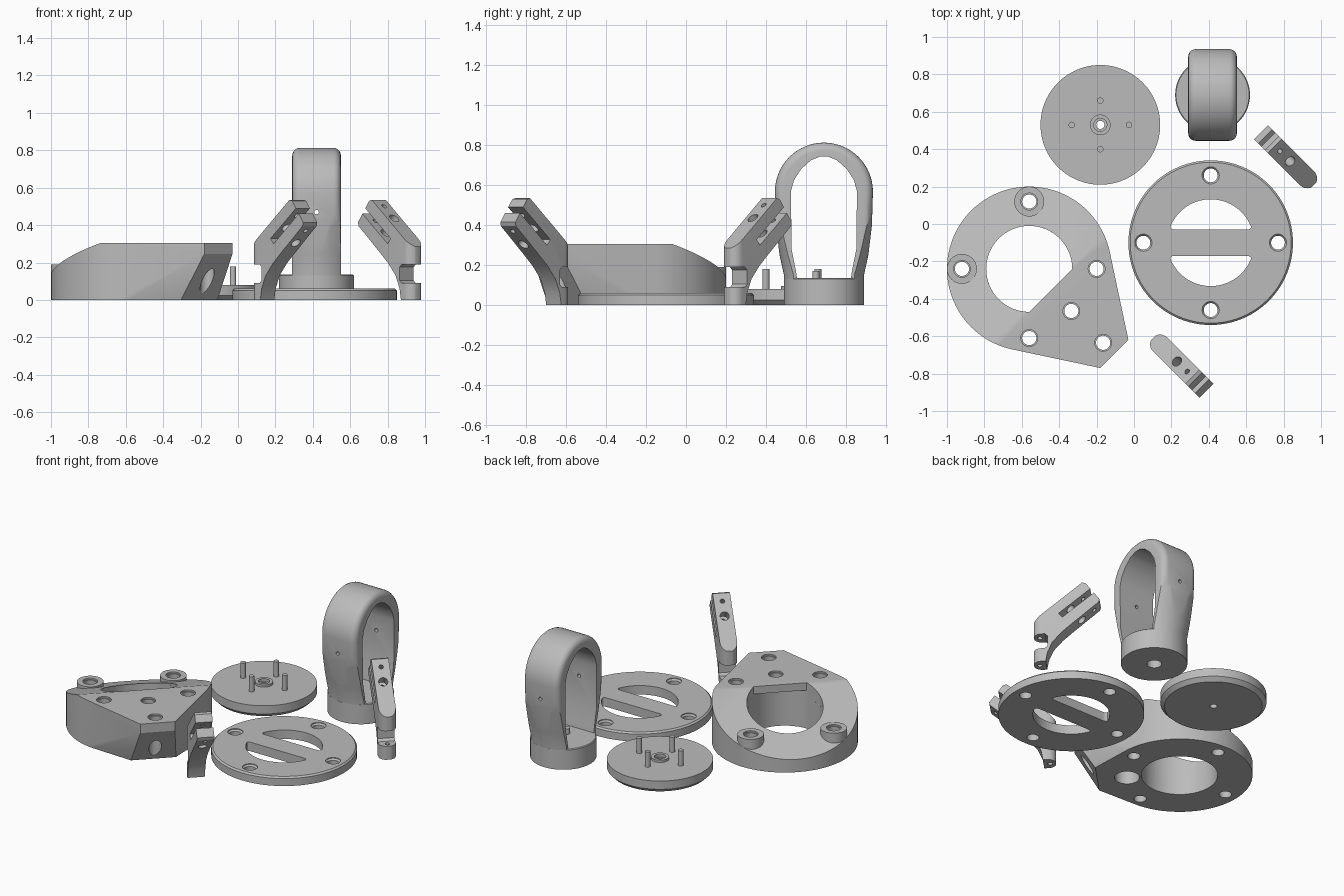
import bpy, bmesh, math
from mathutils import Matrix, Vector

if "Cube" in bpy.data.objects:
    bpy.data.objects.remove(bpy.data.objects["Cube"])

grey = bpy.data.materials.new("plain grey")
grey.diffuse_color = (0.5, 0.5, 0.5, 1)
grey.use_nodes = True
grey.node_tree.nodes["Principled BSDF"].inputs["Base Color"].default_value = grey.diffuse_color
R2 = math.sqrt(0.5)


def finish(name, bm, mat=None):
    bmesh.ops.recalc_face_normals(bm, faces=bm.faces)
    if mat:
        bm.transform(mat)
    me = bpy.data.meshes.new(name)
    bm.to_mesh(me)
    bm.free()
    me.materials.append(grey)
    ob = bpy.data.objects.new(name, me)
    bpy.context.collection.objects.link(ob)
    return ob


def at(x, y, z=0):
    return Matrix.Translation((x, y, z))


def arc(cx, cy, r, a0, a1, n):
    return [(cx + r * math.cos(math.radians(a0 + (a1 - a0) * i / n)),
             cy + r * math.sin(math.radians(a0 + (a1 - a0) * i / n))) for i in range(n + 1)]


def lathe(name, pts, mat, n=48):
    """Solid of revolution from (radius, z) points."""
    bm = bmesh.new()
    rings = [[bm.verts.new((r * math.cos(2 * math.pi * i / n), r * math.sin(2 * math.pi * i / n), z))
              for i in range(n)] for r, z in pts]
    for a, b in zip(rings, rings[1:]):
        for i in range(n):
            bm.faces.new((a[i], a[(i + 1) % n], b[(i + 1) % n], b[i]))
    bm.faces.new(rings[0])
    bm.faces.new(rings[-1])
    return finish(name, bm, mat)


def cyl(x, y, r, z0, z1, name="cutter", n=32):
    return lathe(name, [(r, z0), (r, z1)], at(x, y), n)


def prism(name, pts, z0, z1, mat=None):
    bm = bmesh.new()
    a = [bm.verts.new((x, y, z0)) for x, y in pts]
    b = [bm.verts.new((x, y, z1)) for x, y in pts]
    for i in range(len(pts)):
        j = (i + 1) % len(pts)
        bm.faces.new((a[i], a[j], b[j], b[i]))
    bm.faces.new(a)
    bm.faces.new(b)
    return finish(name, bm, mat)


def upright(x, y, ux, uy):
    """Frame whose local x runs along (ux, uy) and local y points up."""
    return Matrix(((ux, 0, uy, x), (uy, 0, -ux, y), (0, 1, 0, 0), (0, 0, 0, 1)))


def apply(ob, mod):
    bpy.ops.object.select_all(action='DESELECT')
    bpy.context.view_layer.objects.active = ob
    ob.select_set(True)
    bpy.ops.object.modifier_apply(modifier=mod.name)


def boolean(ob, others, op='DIFFERENCE'):
    for o in others:
        m = ob.modifiers.new("cut", 'BOOLEAN')
        m.operation, m.solver, m.object = op, 'EXACT', o
        apply(ob, m)
        bpy.data.objects.remove(o)


def bevel(ob, width, seg, angle=40):
    m = ob.modifiers.new("round", 'BEVEL')
    m.width, m.segments, m.angle_limit = width, seg, math.radians(angle)
    apply(ob, m)


# --- angled base: round drum flaring into a pointed nose
bx, by, H = -0.56, -0.24, 0.305
nose = [(-0.18, -0.77), (-0.03, -0.62)]
foot = [(-0.305, -0.69), (-0.11, -0.495)]
bm = bmesh.new()
ring = arc(bx, by, 0.44, 0, 360, 96)[:-1]
for outline, z in ((ring, 0), (ring, H), (foot, 0), (nose, 0.245), (nose, H)):
    for x, y in outline:
        bm.verts.new((x, y, z))
hull = bmesh.ops.convex_hull(bm, input=bm.verts)
bmesh.ops.delete(bm, geom=list({v for v in hull["geom_interior"] if isinstance(v, bmesh.types.BMVert)}),
                 context='VERTS')
bmesh.ops.dissolve_limit(bm, angle_limit=0.002, verts=bm.verts, edges=bm.edges)
body = finish("angled_base", bm)
diag = upright(bx, by, R2, -R2)
boolean(body, [prism("cutter", [(0.163, H), (-0.8, H - 0.963 * 0.364), (-0.8, 0.7), (0.163, 0.7)],
                     -0.9, 0.9, diag)])
# raised screw bosses on the slope
bosses = [(bx, by + 0.36), (bx - 0.36, by)]
boolean(body, [cyl(x, y, 0.08, 0.02, 0.19) for x, y in bosses], 'UNION')
# bore, roofed over on the nose side, and screw holes
half = math.degrees(math.acos(0.163 / 0.23))
bore_top = prism("cutter", arc(0, 0, 0.23, half - 45, 360 - half - 45, 56), 0.2, 0.6, at(bx, by))
boolean(body, [cyl(bx, by, 0.23, -0.1, 0.255, n=64), bore_top])
holes = bosses + [(bx + 0.36, by), (bx, by - 0.37), (-0.335, -0.465), (-0.165, -0.635)]
boolean(body, [cyl(x, y, 0.038, -0.1, 0.6) for x, y in holes])
boolean(body, [cyl(x, y, 0.045, 0.18 if (x, y) in bosses else 0.295, 0.6) for x, y in holes])
boolean(body, [cyl(-0.335, -0.465, 0.075, -0.1, 0.22)])

# --- slotted cover plate
px, py = 0.41, -0.1
plate = lathe("cover_plate", [(0.44, 0), (0.44, 0.05), (0.43, 0.06)], at(px, py), 96)
for turn in (0, math.pi):
    slot = prism("cutter", arc(0, 0, 0.232, 17.5, 162.5, 32), -0.1, 0.2,
                 at(px, py) @ Matrix.Rotation(turn, 4, 'Z'))
    bm = bmesh.new()
    bm.from_mesh(slot.data)
    corners = [e for e in bm.edges if e.is_manifold and e.calc_face_angle() > 0.6
               and abs(e.verts[0].co.z - e.verts[1].co.z) > 0.1]
    bmesh.ops.bevel(bm, geom=corners, offset=0.03, segments=5, profile=0.5, affect='EDGES')
    bm.to_mesh(slot.data)
    bm.free()
    boolean(plate, [slot])
for dx, dy in ((0.36, 0), (-0.36, 0), (0, 0.36), (0, -0.36)):
    boolean(plate, [lathe("cutter", [(0.037, -0.1), (0.037, 0.045), (0.046, 0.055), (0.046, 0.2)],
                          at(px + dx, py + dy), 32)])

# --- pin disc with hub
dx0, dy0 = -0.18, 0.53
disc = lathe("pin_disc", [(0.295, 0), (0.32, 0.025), (0.32, 0.08)], at(dx0, dy0), 96)
boolean(disc, [cyl(dx0, dy0, 0.055, 0.03, 0.095)], 'UNION')
boolean(disc, [cyl(dx0, dy0, 0.022, -0.1, 0.3), cyl(dx0, dy0, 0.035, 0.075, 0.3)])
for dx, dy in ((0.153, 0), (-0.153, 0), (0, 0.13), (0, -0.13)):
    cyl(dx0 + dx, dy0 + dy, 0.017, 0.07, 0.18, "disc_pin", 20)

# --- upright loop on a round foot
lx, ly = 0.42, 0.69
side = upright(lx, ly, 0, 1)
outer = [(-0.2, 0.03), (-0.2, 0.15), (-0.222, 0.25), (-0.24, 0.4)]
outer = outer + arc(0, 0.568, 0.245, 180, 0, 32) + [(-x, z) for x, z in reversed(outer)]
loop = prism("handle_loop", outer, -0.13, 0.13, side)
bevel(loop, 0.04, 5)
boolean(loop, [lathe("cutter", [(0.199, 0), (0.2, 0.15), (0.222, 0.25), (0.25, 0.4), (0.28, 0.55),
                                (0.34, 0.65), (0.34, 1)], at(lx, ly), 64)], 'INTERSECT')
inner = [(-0.13, 0.1), (-0.14, 0.17), (-0.162, 0.28), (-0.165, 0.57), (-0.15, 0.625),
         (-0.115, 0.68), (-0.065, 0.725), (-0.02, 0.743)]
inner = inner + [(-x, z) for x, z in reversed(inner)]
boolean(loop, [prism("cutter", inner, -0.4, 0.4, side),
               lathe("cutter", [(0.012, -0.5), (0.012, 0.5)],
                     at(lx, ly, 0.47) @ Matrix.Rotation(math.pi / 2, 4, 'X'), 16),
               cyl(lx, ly, 0.17, -0.1, 0.08)])
loop_foot = lathe("loop_foot", [(0.2, 0), (0.2, 0.13), (0.195, 0.135)], at(lx, ly), 64)
boolean(loop_foot, [cyl(lx, ly, 0.045, -0.1, 0.1)])
cyl(lx, ly - 0.04, 0.018, 0.12, 0.172, "foot_pin", 20)


# --- forked leg: profile runs along local x, height along local y
def leg(name, x, y, ux, uy):
    f = upright(x, y, ux, uy)
    prof = [(-0.2, 0), (-0.125, 0), (-0.115, 0.06), (-0.085, 0.13), (-0.03, 0.195), (0.03, 0.25),
            (0.195, 0.395), (0.2, 0.415), (0.115, 0.53), (0.095, 0.535), (-0.2, 0.285),
            (-0.2, 0.19), (-0.13, 0.19), (-0.115, 0.175), (-0.115, 0.105), (-0.13, 0.09), (-0.2, 0.09)]
    ob = prism(name, prof, -0.1, 0.1, f)
    # plan outline rounds off the foot end
    plan = arc(-0.15, 0, 0.053, 90, 270, 16) + [(0.3, -0.053), (0.3, 0.053)]
    flat = at(x, y) @ Matrix.Rotation(math.atan2(uy, ux), 4, 'Z')
    boolean(ob, [prism("cutter", plan, -0.1, 1, flat)], 'INTERSECT')
    # slit along the arm, open at the tip
    d, p = Vector((0.765, 0.644)), Vector((0.644, -0.765))
    mid = Vector((0.155, 0.475))
    slit = [mid + d * a + p * b for a, b in ((0.1, 0.018), (0.1, -0.018), (-0.25, -0.018), (-0.25, 0.018))]
    boolean(ob, [prism("cutter", slit, -0.2, 0.2, f)])
    # holes through both prongs, and one in the foot
    axis = Vector((p.x, p.y, 0)).to_track_quat('Z', 'Y').to_matrix().to_4x4()
    for back, r in ((0.06, 0.014), (0.16, 0.028)):
        c = mid - d * back
        boolean(ob, [lathe("cutter", [(r, -0.15), (r, 0.15)], f @ at(c.x, c.y) @ axis, 24)])
    c = f @ Vector((-0.165, 0, 0))
    boolean(ob, [cyl(c.x, c.y, 0.015, -0.1, 0.24, n=16)])


leg("front_leg", 0.245, -0.75, R2, -R2)
leg("back_leg", 0.82, 0.35, -R2, R2)

# --- smooth curved faces, keep hard edges
bpy.ops.object.select_all(action='SELECT')
bpy.context.view_layer.objects.active = body
bpy.ops.object.shade_smooth_by_angle(angle=math.radians(25))
